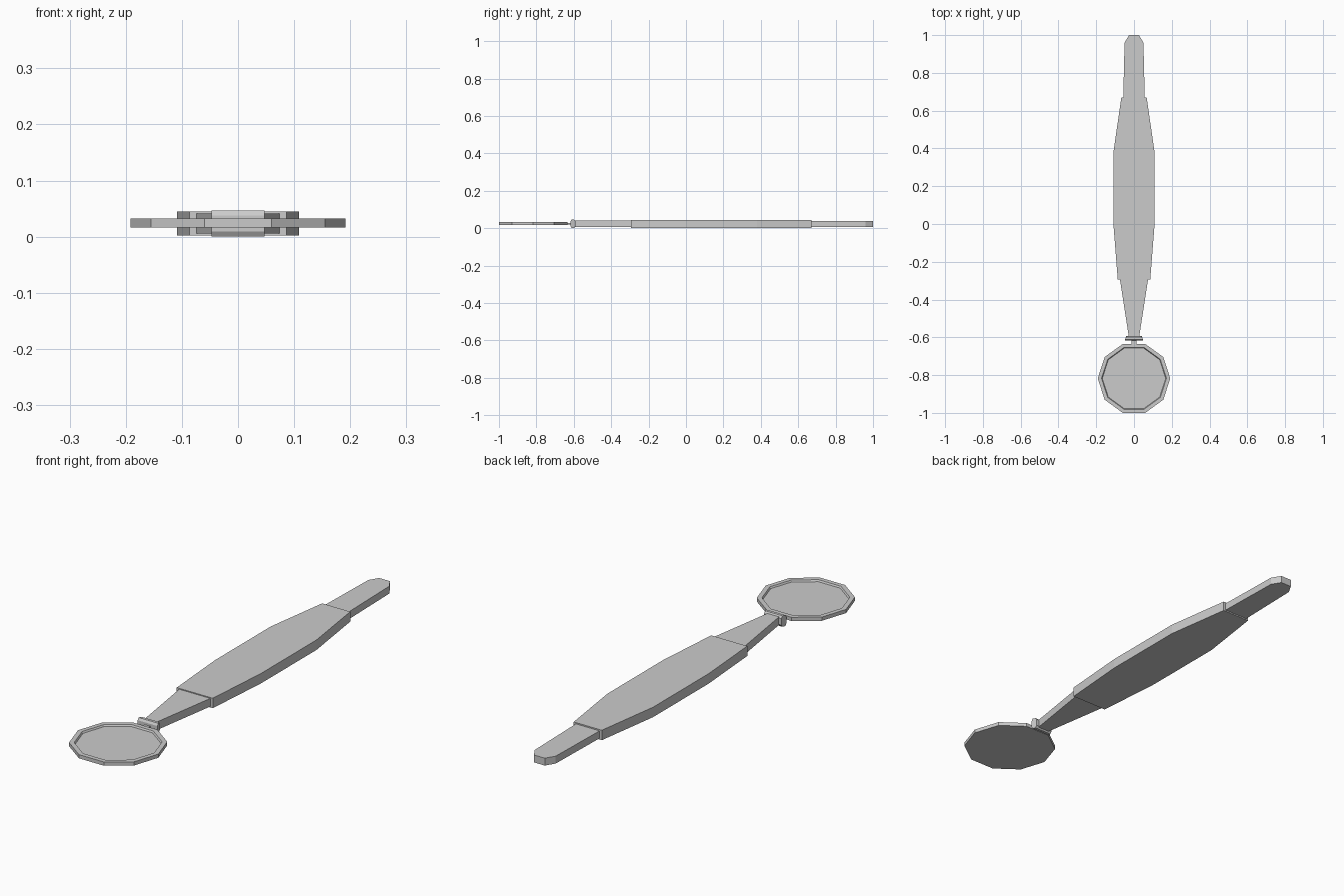
import bpy, bmesh, math

if "Cube" in bpy.data.objects:
    bpy.data.objects.remove(bpy.data.objects["Cube"])

MID = 0.0235  # height of the centre plane


def finish(name, bm):
    bmesh.ops.recalc_face_normals(bm, faces=bm.faces)
    me = bpy.data.meshes.new(name)
    bm.to_mesh(me)
    bm.free()
    ob = bpy.data.objects.new(name, me)
    bpy.context.collection.objects.link(ob)
    return ob


def slab(name, half_outline, half_height):
    """Flat part from (y, half width) pairs mirrored in x."""
    pts = [(w, y) for y, w in half_outline]
    pts += [(-x, y) for x, y in reversed(pts)]
    bm = bmesh.new()
    face = bm.faces.new([bm.verts.new((x, y, MID - half_height)) for x, y in pts])
    new = bmesh.ops.extrude_face_region(bm, geom=[face])["geom"]
    verts = [v for v in new if isinstance(v, bmesh.types.BMVert)]
    bmesh.ops.translate(bm, verts=verts, vec=(0, 0, 2 * half_height))
    return finish(name, bm)


# handle: neck, thick grip and tapered tail
slab("neck", [(-0.60, 0.027), (-0.29, 0.075)], 0.0175)
slab("grip", [(-0.295, 0.086), (0.0, 0.109), (0.38, 0.109), (0.67, 0.067)], 0.0215)
slab("tail", [(0.66, 0.057), (0.96, 0.05), (1.0, 0.026)], 0.016)

# thin pin joining the collar to the dish
slab("pin", [(-0.645, 0.012), (-0.622, 0.012), (-0.605, 0.018)], 0.004)

# collar: chamfered bar across the end of the neck
bm = bmesh.new()
profile = [(-0.617, 0.014), (-0.617, -0.014), (-0.611, -0.0235), (-0.599, -0.0235),
           (-0.592, -0.014), (-0.592, 0.014), (-0.599, 0.0235), (-0.611, 0.0235)]
ends = []
for s in (-1, 1):
    ends.append([bm.verts.new((s * (0.047 if y < -0.605 else 0.041), y, MID + z))
                 for y, z in profile])
    bm.faces.new(ends[-1])
for i in range(8):
    j = (i + 1) % 8
    bm.faces.new((ends[0][i], ends[0][j], ends[1][j], ends[1][i]))
finish("collar", bm)

# dish: ten-sided plate with a raised rim
bm = bmesh.new()
rings = []
for r, z in [(0.192, 0.016), (0.192, 0.032), (0.172, 0.032), (0.168, 0.025)]:
    rings.append([bm.verts.new((r * math.cos(math.tau * i / 10),
                                -0.8174 + r * math.sin(math.tau * i / 10), z))
                  for i in range(10)])
for a, b in zip(rings, rings[1:]):
    for i in range(10):
        j = (i + 1) % 10
        bm.faces.new((a[i], a[j], b[j], b[i]))
bm.faces.new(rings[0])
bm.faces.new(rings[-1])
finish("dish", bm)
